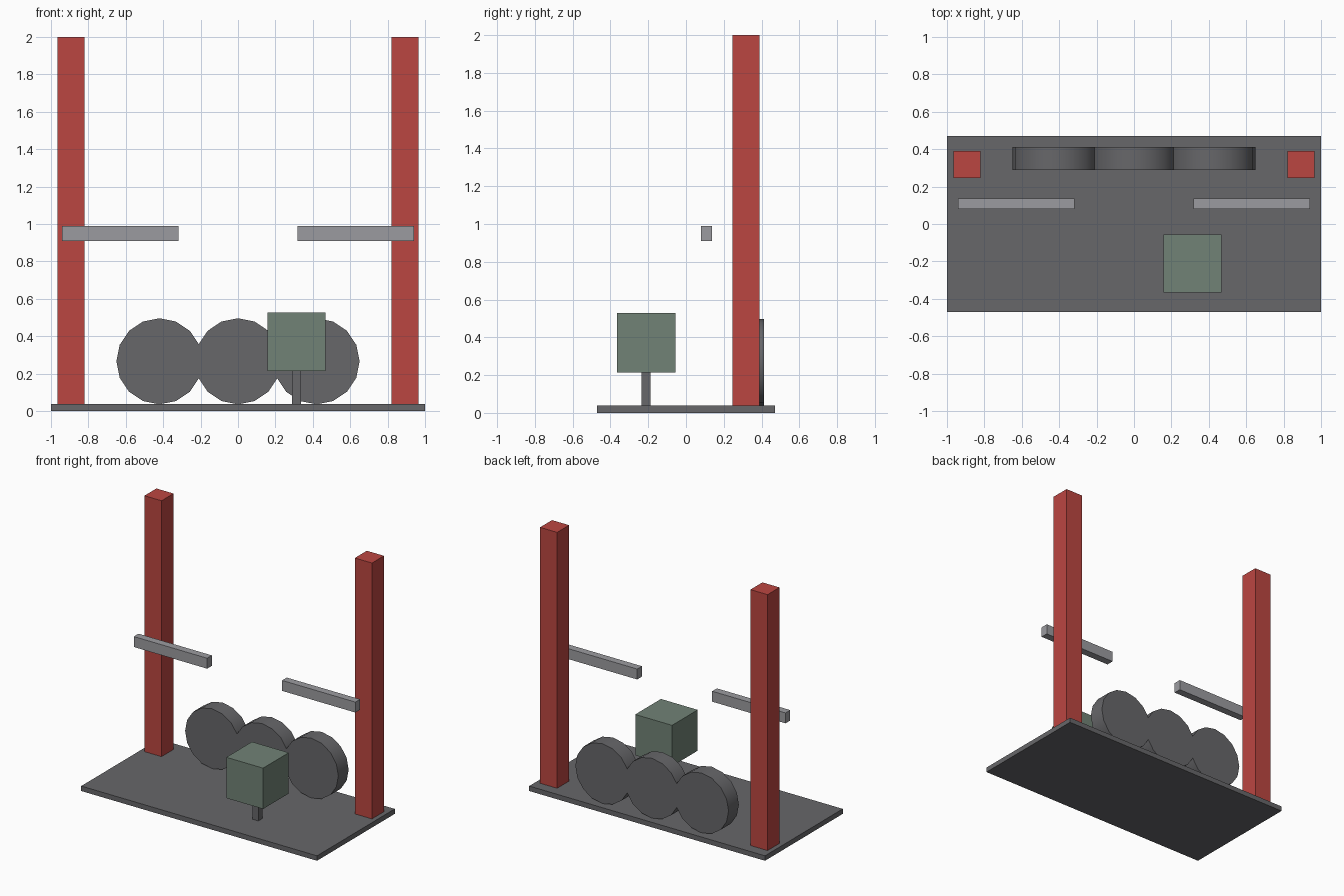
import bpy
import math

default = bpy.data.objects.get("Cube")
if default:
    bpy.data.objects.remove(default, do_unlink=True)


def material(name, rgb):
    mat = bpy.data.materials.new(name)
    mat.use_nodes = True
    colour = (*rgb, 1.0)
    mat.diffuse_color = colour
    mat.node_tree.nodes["Principled BSDF"].inputs["Base Color"].default_value = colour
    return mat


red = material("red paint", (0.50, 0.061, 0.053))
dark_grey = material("dark grey", (0.135, 0.135, 0.143))
light_grey = material("light grey", (0.33, 0.33, 0.35))
green = material("muted green", (0.165, 0.225, 0.18))


def finish(name, mat):
    obj = bpy.context.object
    obj.name = name
    obj.data.name = name
    obj.data.materials.append(mat)
    return obj


def box(name, mat, x, y, z):
    """Box from its (low, high) range on each axis."""
    ranges = (x, y, z)
    bpy.ops.mesh.primitive_cube_add(size=1, location=[(a + b) / 2 for a, b in ranges])
    bpy.context.object.scale = [b - a for a, b in ranges]
    bpy.ops.object.transform_apply(location=False, rotation=False, scale=True)
    return finish(name, mat)


def disc(name, mat, x, y, z, radius, depth):
    """Sixteen-sided upright disc facing front and back."""
    bpy.ops.mesh.primitive_cylinder_add(vertices=16, radius=radius, depth=depth,
                                        location=(x, y, z),
                                        rotation=(math.pi / 2, 0, 0))
    bpy.ops.object.shade_smooth_by_angle(angle=math.radians(30))
    return finish(name, mat)


# Floor slab
FLOOR = 0.038
box("base_plate", dark_grey, (-1, 1), (-0.471, 0.471), (0, FLOOR))

# Mirrored columns and floating bars
for side, sign in (("left", 1), ("right", -1)):
    def span(a, b):
        return sorted((sign * a, sign * b))
    box(f"{side}_column", red, span(0.82, 0.965), (0.245, 0.39), (FLOOR, 2))
    box(f"{side}_bar", light_grey, span(0.318, 0.94), (0.08, 0.137), (0.91, 0.99))

# Row of three overlapping discs at the back
for name, x in (("right", -0.42), ("middle", 0), ("left", 0.42)):
    disc(f"{name}_disc", dark_grey, x, 0.35, 0.266, 0.23, 0.125)

# Block on a thin post
box("post", dark_grey, (0.289, 0.337), (-0.235, -0.187), (FLOOR, 0.215))
box("block", green, (0.157, 0.469), (-0.366, -0.055), (0.215, 0.528))
